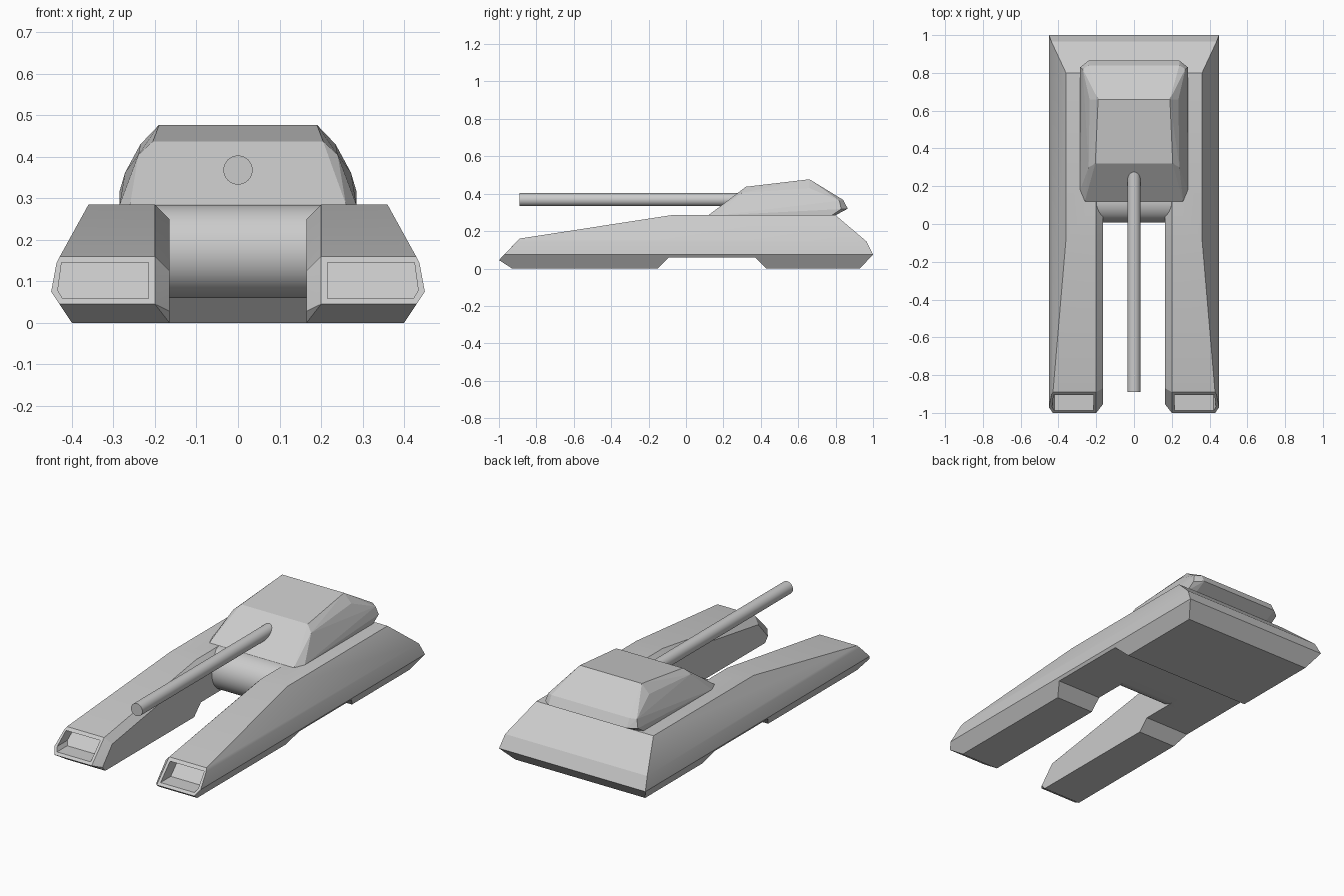
import bpy, bmesh, math

if "Cube" in bpy.data.objects:
    bpy.data.objects.remove(bpy.data.objects["Cube"])


def hull(name, points):
    """Closed convex solid around a set of points, with flat areas merged."""
    bm = bmesh.new()
    for p in points:
        bm.verts.new(p)
    res = bmesh.ops.convex_hull(bm, input=bm.verts)
    inside = [v for v in res["geom_interior"] if isinstance(v, bmesh.types.BMVert)]
    bmesh.ops.delete(bm, geom=inside, context='VERTS')
    bmesh.ops.dissolve_limit(bm, angle_limit=math.radians(1.5),
                             verts=bm.verts, edges=bm.edges)
    return finish(name, bm)


def prism(name, profile, x0, x1):
    """Side profile (y, z) extruded along x."""
    bm = bmesh.new()
    face = bm.faces.new([bm.verts.new((x0, y, z)) for y, z in profile])
    res = bmesh.ops.extrude_face_region(bm, geom=[face])
    moved = [g for g in res["geom"] if isinstance(g, bmesh.types.BMVert)]
    bmesh.ops.translate(bm, verts=moved, vec=(x1 - x0, 0, 0))
    return finish(name, bm)


def finish(name, bm):
    bmesh.ops.recalc_face_normals(bm, faces=bm.faces)
    me = bpy.data.meshes.new(name)
    bm.to_mesh(me)
    bm.free()
    ob = bpy.data.objects.new(name, me)
    bpy.context.collection.objects.link(ob)
    return ob


def select(ob):
    bpy.ops.object.select_all(action='DESELECT')
    ob.select_set(True)
    bpy.context.view_layer.objects.active = ob


def boolean(ob, other, operation):
    mod = ob.modifiers.new("bool", 'BOOLEAN')
    mod.object, mod.operation, mod.solver = other, operation, 'EXACT'
    select(ob)
    bpy.ops.object.modifier_apply(modifier=mod.name)
    bpy.data.objects.remove(other)


# Side pod: bevelled outer flank, chamfered inner edge
outer = [(0.36, 0.8, 0.285), (0.36, -0.08, 0.285), (0.429, -0.89, 0.16),
         (0.437, 0.965, 0.145), (0.437, -0.904, 0.145),
         (0.45, 1, 0.075), (0.45, -0.971, 0.075),
         (0.43, -1, 0.045), (0.40, -0.93, 0), (0.40, 0.93, 0)]
inner = [(0.2, -1, 0.045), (0.2, -0.89, 0.16), (0.2, -0.08, 0.285),
         (0.2, 0.8, 0.285), (0.2, 0.965, 0.145), (0.2, 1, 0.075),
         (0.165, -0.93, 0), (0.165, -0.955, 0.028), (0.165, -0.87, 0.125),
         (0.165, -0.08, 0.25), (0.165, 0.76, 0.25), (0.165, 0.93, 0)]
pod = hull("hull", outer + inner)

# Raised belly section between the front and rear feet
belly = prism("belly_cutter", [(-0.17, -0.02), (-0.09, 0.06), (0.37, 0.06), (0.45, -0.02)], 0.1, 0.5)
boolean(pod, belly, 'DIFFERENCE')

# Recess in the sloped nose of the pod
opening = [(0.215, 0.145), (0.425, 0.145), (0.434, 0.078), (0.422, 0.058), (0.215, 0.058)]
nose_y = lambda z: -0.89 - (0.16 - z) * 0.11 / 0.115
recess = hull("recess_cutter", [(x, nose_y(z) + d, z) for x, z in opening for d in (-0.05, 0.09)])
boolean(pod, recess, 'DIFFERENCE')

mirror = pod.modifiers.new("mirror", 'MIRROR')
mirror.use_mirror_merge = False
select(pod)
bpy.ops.object.modifier_apply(modifier=mirror.name)

# Centre body with rounded front
r, n = 0.1125, 18
arc = [(0.12 - r * math.sin(math.pi * i / n), 0.1725 - r * math.cos(math.pi * i / n))
       for i in range(n + 1)]
centre = prism("centre_body", arc + [(0.8, 0.285), (0.965, 0.145), (1, 0.075),
                                     (0.93, 0), (0.43, 0), (0.37, 0.06)], -0.2, 0.2)
boolean(pod, centre, 'UNION')
select(pod)
bpy.ops.object.shade_smooth_by_angle(angle=math.radians(20))

# Faceted turret
half = [(0.26, 0.12, 0.285), (0.205, 0.32, 0.437), (0.285, 0.18, 0.285), (0.24, 0.3, 0.405),
        (0.19, 0.66, 0.477), (0.235, 0.66, 0.43),
        (0.24, 0.84, 0.367), (0.272, 0.82, 0.362),
        (0.24, 0.865, 0.32), (0.285, 0.83, 0.318),
        (0.24, 0.8, 0.285), (0.285, 0.78, 0.285)]
hull("turret", [(s * x, y, z) for x, y, z in half for s in (1, -1)])

# Gun barrel
bpy.ops.mesh.primitive_cylinder_add(vertices=32, radius=0.035, depth=1.18,
                                    location=(0, -0.3, 0.368), rotation=(math.pi / 2, 0, 0))
bpy.context.object.name = "gun_barrel"
bpy.ops.object.shade_smooth_by_angle(angle=math.radians(30))
